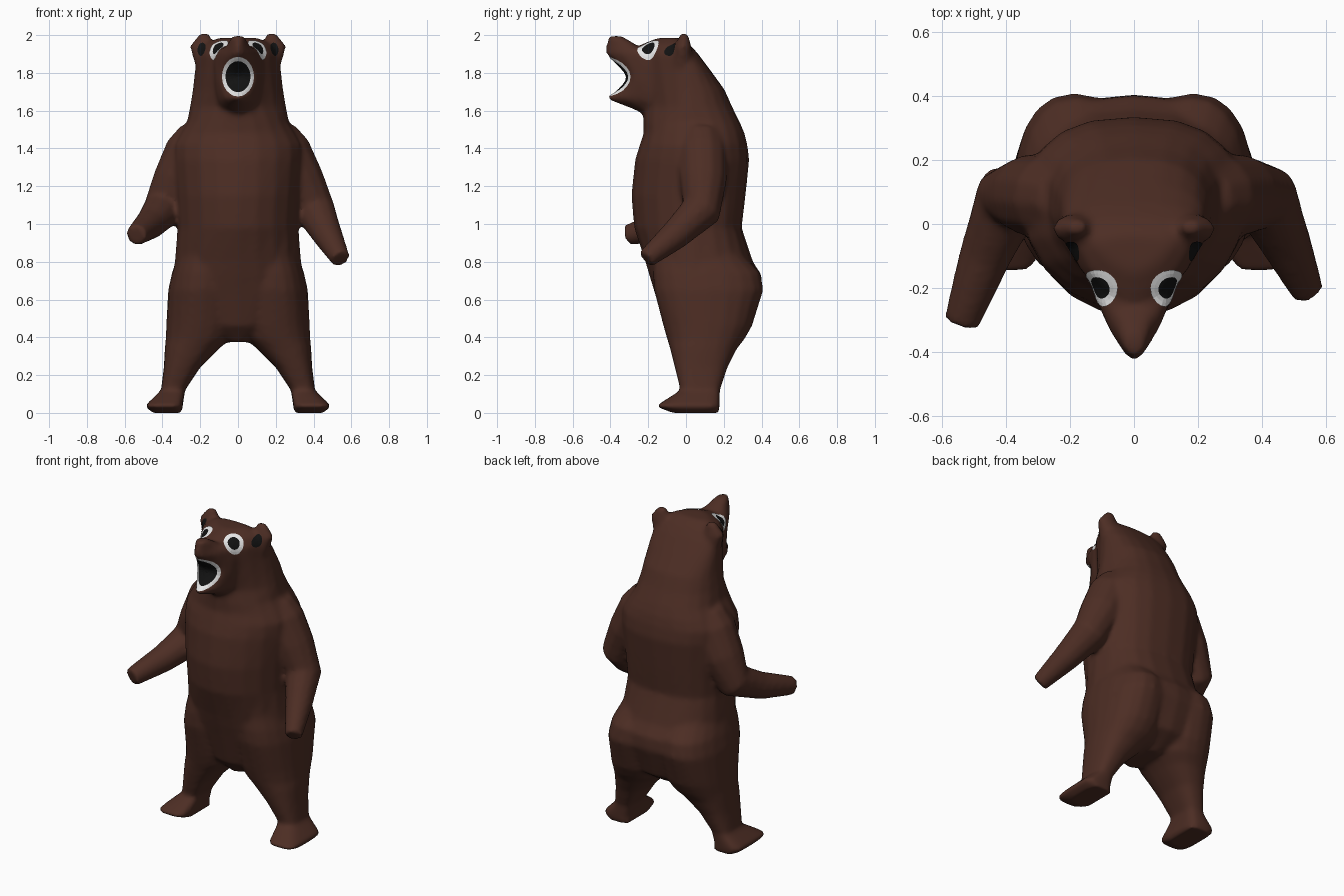
import bpy, bmesh, math
from mathutils import Vector
from mathutils.bvhtree import BVHTree

if "Cube" in bpy.data.objects:
    bpy.data.objects.remove(bpy.data.objects["Cube"])


def material(name, rgb):
    m = bpy.data.materials.new(name)
    m.diffuse_color = (*rgb, 1)
    m.use_nodes = True
    m.node_tree.nodes["Principled BSDF"].inputs["Base Color"].default_value = m.diffuse_color
    return m


FUR = material("brown fur", (0.074, 0.0265, 0.0175))
WHITE = material("white", (0.85, 0.85, 0.85))
BLACK = material("black", (0.006, 0.006, 0.006))


def skin(name, rings):
    """Join equal-length rings of points into one closed skin."""
    bm = bmesh.new()
    loops = [[bm.verts.new(p) for p in r] for r in rings]
    n = len(loops[0])
    for a, b in zip(loops, loops[1:]):
        for i in range(n):
            j = (i + 1) % n
            bm.faces.new((a[i], a[j], b[j], b[i]))
    bm.faces.new(loops[0])
    bm.faces.new(loops[-1])
    bmesh.ops.recalc_face_normals(bm, faces=bm.faces)
    return finish(name, bm, [FUR])


def finish(name, bm, mats):
    me = bpy.data.meshes.new(name)
    bm.to_mesh(me)
    bm.free()
    ob = bpy.data.objects.new(name, me)
    bpy.context.collection.objects.link(ob)
    for m in mats:
        me.materials.append(m)
    return ob


def section(z, cx, w, f, b, yw, pf=2.0, pb=2.4, n=20):
    """Level slice: half width w, front f, back b, widest at yw."""
    pts = []
    for i in range(n):
        t = 2 * math.pi * i / n
        c, s = math.cos(t), math.sin(t)
        p, d = (pb, b - yw) if s > 0 else (pf, yw - f)
        pts.append((cx + math.copysign(w * abs(c) ** (2 / p), c),
                    yw + math.copysign(d * abs(s) ** (2 / p), s), z))
    return pts


def tube(name, path, n=12):
    """Round limb along (x, y, z, radius) stations."""
    rings = []
    for i, (x, y, z, r) in enumerate(path):
        a, b = Vector(path[max(i - 1, 0)][:3]), Vector(path[min(i + 1, len(path) - 1)][:3])
        t = (b - a).normalized()
        u = t.cross(Vector((0, 1, 0.3))).normalized()
        v = t.cross(u)
        rings.append([Vector((x, y, z)) + r * (u * math.cos(k * math.tau / n) + v * math.sin(k * math.tau / n))
                      for k in range(n)])
    return skin(name, rings)


# Torso, neck and skull
torso = [(.375, .06, -.04, .20), (.46, .22, -.115, .335), (.65, .35, -.17, .405), (.73, .345, -.195, .40),
         (.80, .335, -.215, .355), (.98, .32, -.275, .295), (1.15, .33, -.29, .315),
         (1.34, .345, -.27, .335), (1.42, .345, -.245, .325), (1.48, .31, -.225, .31), (1.54, .27, -.225, .285)]
skull = [(1.62, .255, -.23, .245), (1.71, .24, -.25, .205), (1.82, .228, -.27, .125),
         (1.90, .218, -.27, .065), (1.95, .18, -.24, .02), (1.985, .11, -.15, -.03)]
rings = [section(z, 0, w, f, b, .04, 2, 2.5) for z, w, f, b in torso]
rings += [section(z, 0, w, f, b, min(.02, (b - .1) / 2), 1.55) for z, w, f, b in skull]
parts = [skin("body", rings)]

# Muzzle with an open-mouth notch between nose and jaw
parts.append(skin("muzzle", [section(z, 0, w, f, b, b - .04, p) for z, w, f, b, p in (
    (1.57, .11, -.20, 0, 1.6), (1.61, .13, -.285, 0, 1.6), (1.655, .14, -.405, 0, 1.5), (1.672, .14, -.425, 0, 1.5),
    (1.70, .14, -.37, 0, 1.9), (1.76, .135, -.312, 0, 3.2), (1.79, .135, -.312, 0, 3.2),
    (1.84, .15, -.36, 0, 2), (1.90, .155, -.428, 0, 1.5),
    (1.94, .065, -.425, -.25, 1.6), (1.995, .032, -.41, -.34, 2))]))

# Legs with feet, and ears: same on both sides
for s, side in ((-1, "left"), (1, "right")):
    parts.append(skin(side + "_leg", [section(z, s * (i + o) / 2, (o - i) / 2, f, b, (f + b) / 2, p, p)
                                      for z, i, o, f, b, p in (
        (.95, .05, .29, -.18, .22, 2.2), (.82, 0, .325, -.17, .32, 2.2), (.74, 0, .35, -.175, .395, 2.3),
        (.65, 0, .37, -.17, .41, 2.3), (.46, .01, .38, -.12, .35, 2.3), (.39, .04, .383, -.10, .31, 2.3),
        (.34, .10, .388, -.085, .27, 2.4), (.24, .20, .393, -.06, .22, 2.6),
        (.12, .28, .408, -.03, .18, 3), (.035, .293, .495, -.162, .178, 4), (0, .295, .45, -.07, .175, 4))]))
    parts.append(skin(side + "_ear", [section(z, s * cx, w, f, b, (f + b) / 2, 2, 2, 10) for z, cx, w, f, b in (
        (1.80, .165, .05, -.08, .03), (1.88, .18, .06, -.07, .035),
        (1.94, .187, .07, -.06, .03), (2.01, .178, .025, -.03, .01))]))

# Arms: one raised a little more than the other
parts.append(tube("right_arm", [(.20, .08, 1.46, .12), (.255, .085, 1.38, .135), (.33, .09, 1.23, .128),
                                (.41, .08, 1.07, .108), (.475, -.06, .94, .08), (.543, -.212, .815, .052)]))
parts.append(tube("left_arm", [(-.20, .08, 1.46, .12), (-.255, .085, 1.38, .135), (-.325, .09, 1.23, .128),
                               (-.395, .075, 1.08, .108), (-.465, -.10, 1.0, .082), (-.54, -.31, .94, .056)]))

# Fuse all parts into one softly blended skin
bpy.ops.object.select_all(action='DESELECT')
for p in parts:
    p.select_set(True)
bear = parts[0]
bpy.context.view_layer.objects.active = bear
bpy.ops.object.join()
mod = bear.modifiers.new("fuse", 'REMESH')
mod.mode, mod.voxel_size = 'VOXEL', .014
bpy.ops.object.modifier_apply(modifier=mod.name)
mod = bear.modifiers.new("blend", 'SMOOTH')
mod.factor, mod.iterations = .5, 7
bpy.ops.object.modifier_apply(modifier=mod.name)
for v in bear.data.vertices:
    v.co.z = max(v.co.z, 0)
if not bear.data.materials:
    bear.data.materials.append(FUR)
bpy.ops.object.shade_smooth()
surface = BVHTree.FromPolygons([v.co for v in bear.data.vertices], [p.vertices[:] for p in bear.data.polygons])


def decal(name, centre, facing, rx, rz, pupil, n=24):
    """Thin painted oval laid on the surface: black centre, white rim."""
    d = Vector(facing).normalized()
    u = d.cross(Vector((0, 0, 1))).normalized()
    v = u.cross(d)

    def drop(a, b):
        p = Vector(centre) + u * a + v * b + d * .25
        hit = surface.ray_cast(p, -d)
        return hit[0] + d * .005 if hit[0] else p - d * .25

    bm = bmesh.new()
    radii = (.2, .4, pupil * .8, pupil, (1 + pupil) / 2, 1) if pupil < 1 else (.35, .7, 1)
    mid = bm.verts.new(drop(0, 0))
    prev = None
    for r in sorted(radii):
        loop = [bm.verts.new(drop(rx * r * math.cos(k * math.tau / n), rz * r * math.sin(k * math.tau / n)))
                for k in range(n)]
        for k in range(n):
            j = (k + 1) % n
            f = bm.faces.new((prev[k], prev[j], loop[j], loop[k]) if prev else (mid, loop[k], loop[j]))
            f.material_index = int(r > pupil)
            f.normal_update()
            if f.normal.dot(d) < 0:
                f.normal_flip()
        prev = loop
    return finish(name, bm, [BLACK, WHITE])


# Eyes, ear openings and mouth
for s, side in ((-1, "left"), (1, "right")):
    decal(side + "_eye", (s * .105, -.195, 1.93), (s * .55, -.5, .65), .06, .064, .6)
    decal(side + "_ear_opening", (s * .188, -.05, 1.92), (s * .15, -1, .2), .024, .038, 1)
decal("mouth", (0, -.36, 1.78), (0, -1, 0), .085, .105, .78)
